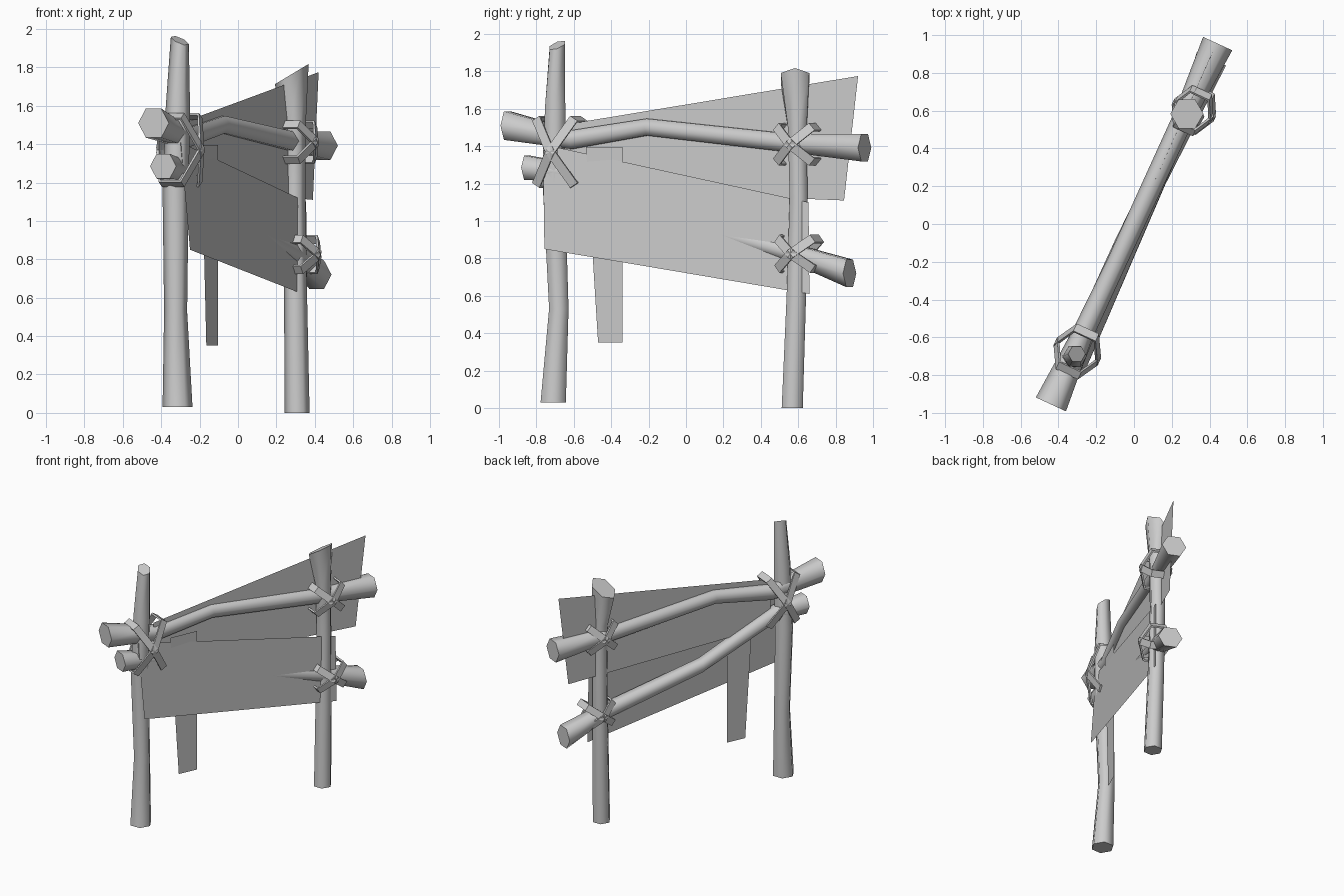
import bpy, math
from mathutils import Vector

old = bpy.data.objects.get("Cube")
if old:
    bpy.data.objects.remove(old, do_unlink=True)

mat = bpy.data.materials.new("plain grey")
mat.use_nodes = True
GREY = (0.6, 0.6, 0.6, 1)
mat.diffuse_color = GREY
mat.node_tree.nodes["Principled BSDF"].inputs["Base Color"].default_value = GREY

ALONG = Vector((0.42, 0.91, 0)).normalized()    # direction the fence runs
ACROSS = Vector((ALONG.y, -ALONG.x, 0))         # outward from its face
UP = Vector((0, 0, 1))


def make(name, verts, faces, smooth=False):
    mesh = bpy.data.meshes.new(name)
    mesh.from_pydata(verts, [], faces)
    mesh.materials.append(mat)
    for p in mesh.polygons:
        p.use_smooth = smooth and len(p.vertices) == 4
    ob = bpy.data.objects.new(name, mesh)
    bpy.context.collection.objects.link(ob)
    return ob


def log(name, path, side, other, sides=6, turn=0.0, slant=(0, 0)):
    """Faceted log: path of (x, y, z, radius), rings spanned by two axes;
    slant tilts the last ring for an axe-cut end."""
    verts, faces = [], []
    for i, (x, y, z, r) in enumerate(path):
        for k in range(sides):
            a = turn + math.tau * k / sides
            off = (side * math.cos(a) + other * math.sin(a)) * r
            if i == len(path) - 1:
                off.z += off.x * slant[0] + off.y * slant[1]
            verts.append(Vector((x, y, z)) + off)
    for i in range(len(path) - 1):
        for k in range(sides):
            a, b = i * sides + k, i * sides + (k + 1) % sides
            faces.append((a, b, b + sides, a + sides))
    n = len(verts)
    faces += [tuple(reversed(range(sides))), tuple(range(n - sides, n))]
    return make(name, verts, faces, True)


def band(name, centre, lean, long_r, short_r, width=0.05, thick=0.014):
    """Flat six-sided lashing loop, leaning along the fence."""
    axis = ALONG * math.cos(lean) + UP * math.sin(lean)
    normal = axis.cross(ACROSS).normalized()
    verts, faces = [], []
    for k in range(6):
        a = math.tau * (k + 0.5) / 6
        for grow, w in ((0, -1), (0, 1), (thick, 1), (thick, -1)):
            verts.append(Vector(centre)
                         + ACROSS * math.sin(a) * (short_r + grow)
                         + axis * math.cos(a) * (long_r + grow)
                         + normal * w * width / 2)
    for k in range(6):
        for j in range(4):
            a, b = k * 4 + j, k * 4 + (j + 1) % 4
            faces.append((a, b, (b + 4) % 24, (a + 4) % 24))
    return make(name, verts, faces)


# Upright posts
X, Y = Vector((1, 0, 0)), Vector((0, 1, 0))
log("front_post", [(-0.315, -0.71, 0.03, 0.078), (-0.325, -0.68, 0.53, 0.06),
                   (-0.325, -0.705, 1.15, 0.068), (-0.313, -0.70, 1.6, 0.063),
                   (-0.303, -0.688, 1.94, 0.047)], X, Y, slant=(-0.4, 0.35))
log("back_post", [(0.308, 0.568, 0, 0.065), (0.3, 0.59, 0.6, 0.06),
                  (0.296, 0.602, 1.12, 0.055), (0.295, 0.595, 1.5, 0.058),
                  (0.28, 0.583, 1.765, 0.088)], X, Y, slant=(0.6, 0))

# Crooked rails
log("upper_rail", [(-0.44, -0.955, 1.51, 0.088), (-0.28, -0.60, 1.435, 0.058),
                   (-0.09, -0.2, 1.502, 0.052), (0.27, 0.58, 1.415, 0.057),
                   (0.443, 0.955, 1.392, 0.085)], ACROSS, UP)
log("lower_rail", [(-0.39, -0.85, 1.285, 0.075), (-0.29, -0.64, 1.26, 0.058),
                   (-0.05, -0.1, 1.01, 0.052), (0.29, 0.58, 0.825, 0.058),
                   (0.41, 0.875, 0.72, 0.085)], ACROSS, UP)

# Thin boards
QUAD = [(0, 1, 2, 3)]
make("upper_board", [(-0.27, -0.62, 1.17), (0.39, 0.845, 1.11),
                     (0.42, 0.92, 1.775), (-0.27, -0.62, 1.52)], QUAD)
make("lower_board", [(-0.25, -0.757, 0.85), (0.36, 0.66, 0.61),
                     (0.355, 0.655, 1.10), (-0.30, -0.765, 1.41)], QUAD)
make("hanging_board", [(-0.165, -0.47, 0.35), (-0.105, -0.34, 0.35),
                       (-0.105, -0.34, 1.395), (-0.19, -0.535, 1.395)], QUAD)

# Crossed lashings at each joint
for name, centre, lean, long_r, short_r in (
        ("front_lashing", (-0.30, -0.675, 1.37), 58, 0.23, 0.115),
        ("upper_back_lashing", (0.31, 0.60, 1.41), 42, 0.15, 0.1),
        ("lower_back_lashing", (0.325, 0.605, 0.825), 38, 0.14, 0.1)):
    for word, sign in (("rising", 1), ("falling", -1)):
        band(f"{name}_{word}", centre, math.radians(lean * sign), long_r, short_r)
